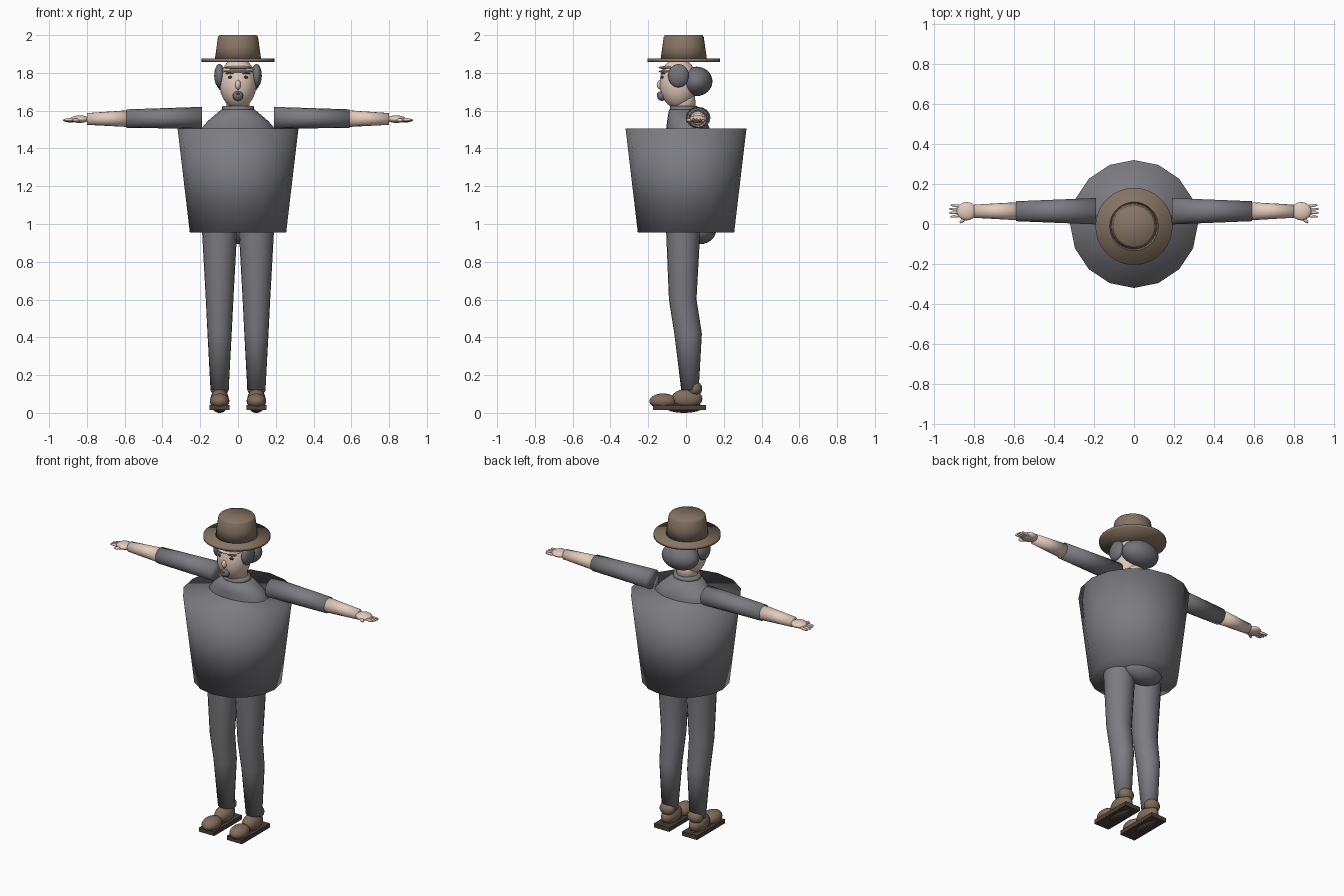
import bpy, bmesh, math
from mathutils import Vector

if "Cube" in bpy.data.objects:
    bpy.data.objects.remove(bpy.data.objects["Cube"])


def material(name, rgb):
    m = bpy.data.materials.new(name)
    m.diffuse_color = (*rgb, 1)
    m.use_nodes = True
    m.node_tree.nodes["Principled BSDF"].inputs["Base Color"].default_value = m.diffuse_color
    return m


SUIT = material("suit grey", (0.20, 0.20, 0.22))
HAIR = material("hair grey", (0.17, 0.17, 0.19))
SKIN = material("skin", (0.78, 0.61, 0.51))
FELT = material("felt brown", (0.24, 0.175, 0.125))
LEATHER = material("shoe brown", (0.22, 0.155, 0.105))
SOLE = material("sole dark brown", (0.075, 0.052, 0.04))
EYE = material("eye dark", (0.04, 0.03, 0.025))
LIP = material("lip", (0.25, 0.11, 0.10))


def finish(name, bm, mat, smooth=True):
    bmesh.ops.recalc_face_normals(bm, faces=bm.faces)
    for f in bm.faces:
        f.smooth = smooth
    me = bpy.data.meshes.new(name)
    bm.to_mesh(me)
    bm.free()
    me.materials.append(mat)
    ob = bpy.data.objects.new(name, me)
    bpy.context.collection.objects.link(ob)
    return ob


def loft(name, rings, mat, axis="z", sides=16):
    """Capped tube through elliptical rings (centre, radius a, radius b)."""
    bm = bmesh.new()
    loops = []
    for c, a, b in rings:
        loop = []
        for i in range(sides):
            t = 2 * math.pi * i / sides
            u, v = a * math.cos(t), b * math.sin(t)
            off = Vector((u, v, 0)) if axis == "z" else Vector((0, u, v))
            loop.append(bm.verts.new(Vector(c) + off))
        loops.append(loop)
    for p, q in zip(loops, loops[1:]):
        for i in range(sides):
            j = (i + 1) % sides
            bm.faces.new((p[i], p[j], q[j], q[i]))
    bm.faces.new(loops[0])
    bm.faces.new(loops[-1])
    return finish(name, bm, mat)


def ball(name, loc, radii, mat, turn=0.0, seg=20):
    bm = bmesh.new()
    bmesh.ops.create_uvsphere(bm, u_segments=seg, v_segments=seg // 2 + 2, radius=1)
    bmesh.ops.scale(bm, vec=radii, verts=bm.verts)
    ob = finish(name, bm, mat)
    ob.location = loc
    ob.rotation_euler = (0, 0, turn)
    return ob


def box(name, loc, size, mat):
    bm = bmesh.new()
    bmesh.ops.create_cube(bm, size=1)
    bmesh.ops.scale(bm, vec=size, verts=bm.verts)
    ob = finish(name, bm, mat, False)
    ob.location = loc
    return ob


# Barrel-shaped coat, torso and seat
loft("barrel_coat", [((0, 0, 0.955), 0.255, 0.255), ((0, 0, 1.505), 0.32, 0.32)], SUIT)
loft("torso", [((0, 0, 1.10), 0.17, 0.10), ((0, 0.01, 1.505), 0.195, 0.115),
               ((0, 0.005, 1.545), 0.16, 0.105), ((0, -0.01, 1.605), 0.09, 0.08)], SUIT, sides=24)
ball("seat", (0, 0.075, 0.97), (0.13, 0.085, 0.077), SUIT)

# Neck, collar and head
loft("collar", [((0, -0.012, 1.595), 0.086, 0.074), ((0, -0.012, 1.625), 0.083, 0.072)], SUIT, sides=24)
loft("neck", [((0, -0.01, 1.59), 0.062, 0.06), ((0, -0.01, 1.72), 0.06, 0.058)], SKIN)
ball("head", (0, -0.04, 1.745), (0.098, 0.1, 0.135), SKIN, seg=28)
ball("nose", (0, -0.135, 1.737), (0.015, 0.02, 0.025), SKIN)
for i, z in enumerate((1.808, 1.828)):
    ball(f"forehead_fold_{i}", (0, -0.085, z), (0.078 - 0.005 * i, 0.06, 0.009), SKIN)
ball("goatee", (0, -0.128, 1.678), (0.028, 0.025, 0.026), HAIR)
ball("mouth", (0, -0.148, 1.69), (0.01, 0.006, 0.005), LIP)
ball("back_hair", (0, 0.055, 1.755), (0.118, 0.085, 0.078), HAIR, seg=28)

# Hat
HY = -0.012
loft("hat_brim", [((0, HY, 1.858), 0.193, 0.193), ((0, HY, 1.876), 0.193, 0.193)], FELT, sides=36)
loft("hat_crown", [((0, HY, 1.87), 0.123, 0.123), ((0, HY, 1.94), 0.113, 0.113),
                   ((0, HY, 1.99), 0.106, 0.106), ((0, HY, 2.0), 0.098, 0.098)], FELT, sides=36)

for s, side in ((1, "left"), (-1, "right")):
    # Face sides
    ball(f"{side}_side_hair", (0.098 * s, -0.04, 1.785), (0.028, 0.055, 0.062), HAIR)
    ball(f"{side}_eye", (0.042 * s, -0.125, 1.777), (0.012, 0.007, 0.008), EYE, 0.35 * s)
    ball(f"{side}_brow", (0.045 * s, -0.122, 1.797), (0.024, 0.008, 0.004), HAIR, 0.4 * s)

    # Arm
    loft(f"{side}_sleeve", [((0.19 * s, 0.064, 1.562), 0.066, 0.058),
                            ((0.59 * s, 0.064, 1.558), 0.05, 0.049)], SUIT, "x")
    loft(f"{side}_forearm", [((0.57 * s, 0.064, 1.558), 0.046, 0.045),
                             ((0.80 * s, 0.064, 1.556), 0.033, 0.031)], SKIN, "x")

    # Hand
    ball(f"{side}_palm", (0.838 * s, 0.064, 1.555), (0.05, 0.046, 0.02), SKIN)
    for i in range(4):
        fy = 0.04 + 0.017 * i
        length = (0.036, 0.042, 0.043, 0.035)[i]
        ball(f"{side}_finger_{i}", (0.887 * s, fy, 1.552 - 0.002 * i),
             (length, 0.0075, 0.0085), SKIN, 0.08 * s * (i - 1.5), 10)
    ball(f"{side}_thumb", (0.853 * s, 0.022, 1.55), (0.027, 0.01, 0.01), SKIN, -0.7 * s, 10)

    # Leg
    x = 0.0975 * s
    loft(f"{side}_leg", [((x, -0.014, 1.0), 0.094, 0.092), ((x, -0.015, 0.955), 0.0925, 0.09),
                         ((x, -0.0175, 0.60), 0.073, 0.073), ((x, 0.011, 0.42), 0.064, 0.073),
                         ((x, 0.021, 0.12), 0.048, 0.046)], SUIT, sides=20)

    # Shoe
    ball(f"{side}_ankle", (x, 0.045, 0.128), (0.049, 0.041, 0.04), LEATHER)
    ball(f"{side}_shoe_heel", (x, 0.005, 0.075), (0.048, 0.082, 0.052), LEATHER)
    ball(f"{side}_shoe_toe", (x, -0.122, 0.062), (0.052, 0.072, 0.041), LEATHER)
    ball(f"{side}_shoe_underside", (x, -0.01, 0.03), (0.038, 0.1, 0.03), SOLE)
    box(f"{side}_sole", (x, -0.035, 0.028), (0.106, 0.28, 0.026), SOLE)
